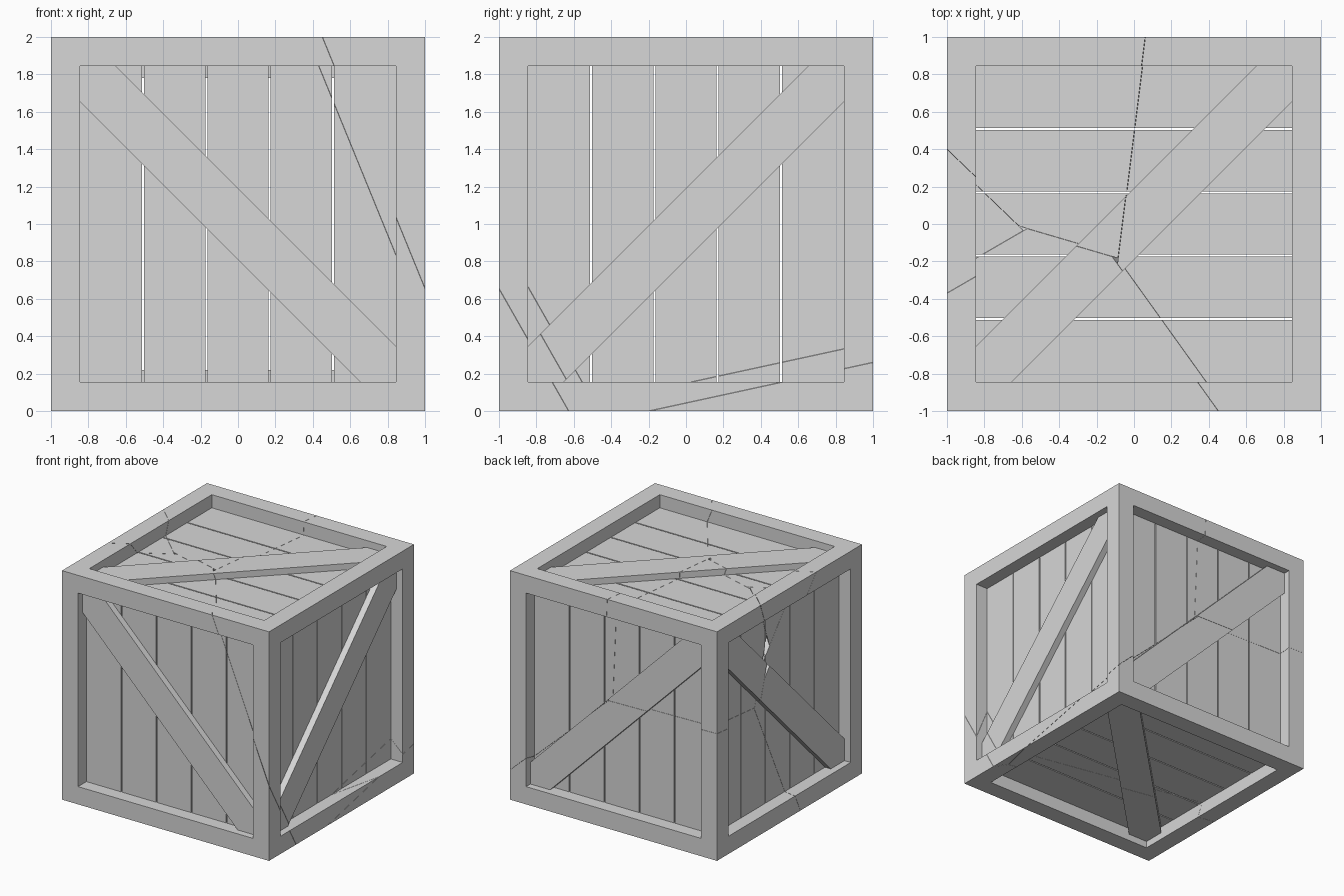
import bpy, bmesh
from mathutils import Vector, Matrix

cube = bpy.data.objects.get("Cube")
if cube:
    bpy.data.objects.remove(cube, do_unlink=True)

INNER = 0.845        # inner edge of the frame
BRACE = 0.94         # outer surface of the braces
PLANK = 0.885        # outer surface of the planks
BACK = 0.78          # inner surface of the planks
GAP = 0.005          # half gap between planks
CRACK = 0.0008       # half width of a crack

grey = bpy.data.materials.new("crate_grey")
grey.use_nodes = True
grey.diffuse_color = (0.68, 0.68, 0.68, 1)
grey.node_tree.nodes["Principled BSDF"].inputs["Base Color"].default_value = grey.diffuse_color


def prism(outline, low, high, place):
    """Extrude a flat outline from low to high, with place(u, v, w) giving the point."""
    bm = bmesh.new()
    rings = [[bm.verts.new(place(u, v, w)) for u, v in outline] for w in (low, high)]
    bm.faces.new(rings[0])
    bm.faces.new(rings[1])
    n = len(outline)
    for i in range(n):
        j = (i + 1) % n
        bm.faces.new((rings[0][i], rings[0][j], rings[1][j], rings[1][i]))
    bmesh.ops.recalc_face_normals(bm, faces=bm.faces)
    return bm


def rect(u0, u1, v0, v1):
    return [(u0, v0), (u1, v0), (u1, v1), (u0, v1)]


# Crate sides: u runs across the planks, v along them, w outward
def side_place(axis, sign):
    if axis == "x":
        return lambda u, v, w: Vector((sign * w, u, v))
    if axis == "y":
        return lambda u, v, w: Vector((u, sign * w, v))
    return lambda u, v, w: Vector((v, u, sign * w))


parts = {"frame": [], "planks": [], "braces": []}

# Frame beams: uprights reach full height, rails fit between the posts
for a in (-1, 1):
    for b in (-1, 1):
        square = rect(*sorted((a * INNER, a)), *sorted((b * INNER, b)))
        parts["frame"] += [
            prism(square, -1, 1, lambda u, v, w: Vector((u, v, w))),
            prism(square, -INNER, INNER, lambda u, v, w: Vector((w, u, v))),
            prism(square, -INNER, INNER, lambda u, v, w: Vector((u, w, v)))]

# Planks and one diagonal brace on each side
SHORT = 0.655
band = [(-INNER, -INNER), (-SHORT, -INNER), (INNER, SHORT),
        (INNER, INNER), (SHORT, INNER), (-INNER, -SHORT)]
width = 2 * INNER / 5
for axis in "xyz":
    for sign in (-1, 1):
        place = side_place(axis, sign)
        for i in range(5):
            u0 = -INNER + i * width + (GAP if i > 0 else 0)
            u1 = -INNER + (i + 1) * width - (GAP if i < 4 else 0)
            parts["planks"].append(prism(rect(u0, u1, -INNER, INNER), BACK, PLANK, place))
        flip = -1 if axis == "y" else 1
        parts["braces"].append(prism([(u * flip, v) for u, v in band], PLANK, BRACE, place))

# Break planes between neighbouring chunks: normal and distance, first chunk on the + side
PLANES = {
    ("right", "front"): ((2.45, 1.757, 1), 1.348),
    ("right", "base"): ((0.922, -0.217, 1), 0.965),
    ("right", "back"): ((1, -0.125, 0.044), 0.023),
    ("back", "base"): ((0.018, -0.092, 1), 1.0),
    ("base", "front"): ((0.194, 1, -0.476), -0.344),
    ("back", "front"): ((0.293, 1, 0.298), 0.37),
    ("back", "corner"): ((0.96, 1, -0.36), -1.28),
    ("corner", "front"): ((-0.58, 1, 0.844), 1.898),
}


def clip(bm, normal, dist):
    """Keep the half of a solid on the + side and cap the cut."""
    geom = bm.verts[:] + bm.edges[:] + bm.faces[:]
    if not geom:
        return
    n = Vector(normal)
    point = n * dist / n.length_squared + n.normalized() * CRACK
    bmesh.ops.bisect_plane(bm, geom=geom, dist=1e-6, plane_co=point,
                           plane_no=n, clear_inner=True)
    rim = [e for e in bm.edges if e.is_boundary]
    if rim:
        bmesh.ops.holes_fill(bm, edges=rim, sides=0)


# Cut every part into its chunks and store one object per part and chunk
lift = Matrix.Translation((0, 0, 1))
for chunk in ("right", "front", "back", "base", "corner"):
    for part, solids in parts.items():
        mesh = bpy.data.meshes.new(chunk + "_" + part)
        total = bmesh.new()
        for solid in solids:
            piece = solid.copy()
            piece.transform(lift)
            for (plus, minus), (normal, dist) in PLANES.items():
                if chunk == plus:
                    clip(piece, normal, dist)
                elif chunk == minus:
                    clip(piece, [-c for c in normal], -dist)
            if piece.faces:
                bmesh.ops.recalc_face_normals(piece, faces=piece.faces)
                piece.to_mesh(mesh)
                total.from_mesh(mesh)
            piece.free()
        total.to_mesh(mesh)
        total.free()
        mesh.materials.append(grey)
        if mesh.polygons:
            obj = bpy.data.objects.new(chunk + "_" + part, mesh)
            bpy.context.collection.objects.link(obj)
